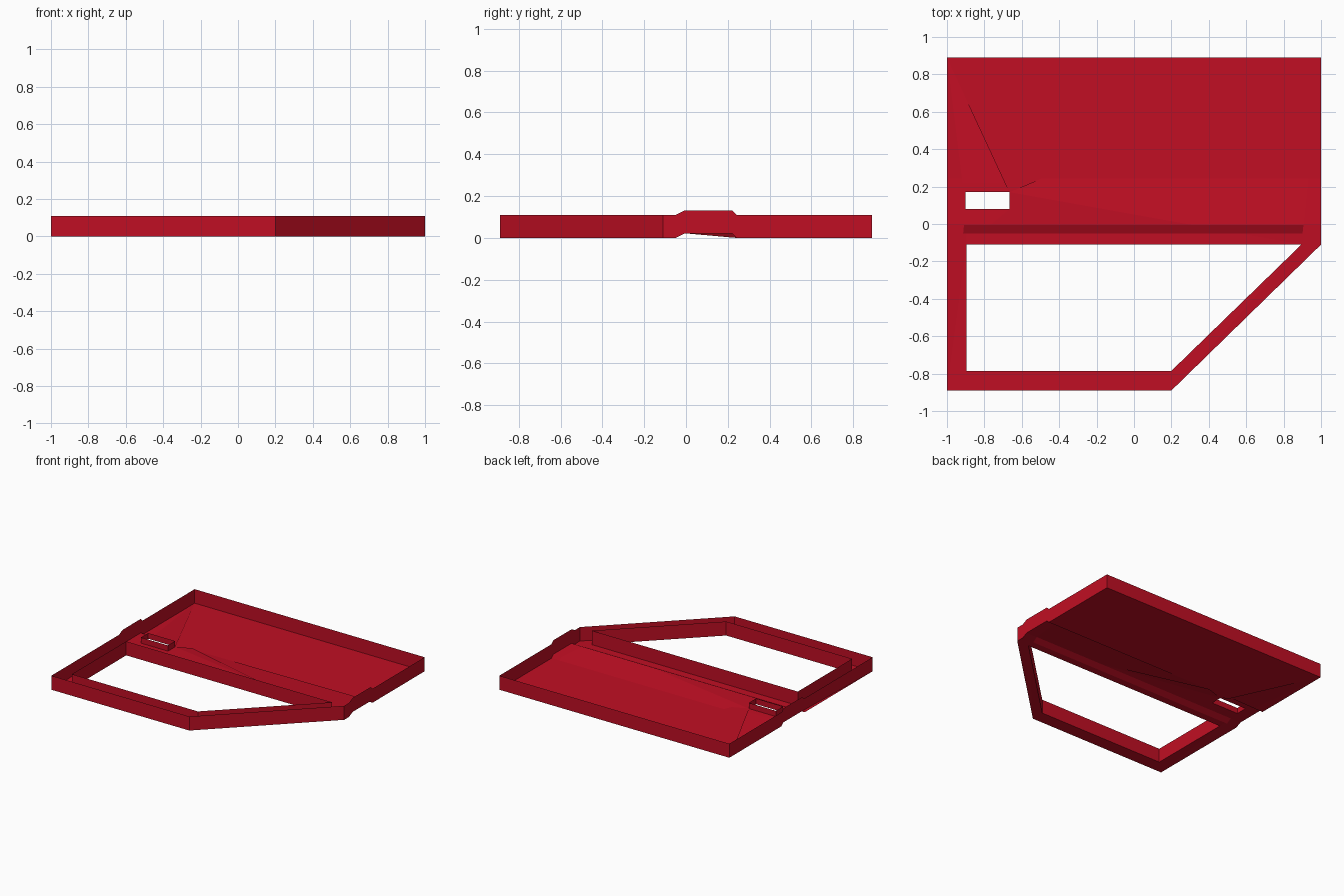
import bpy
import bmesh
from mathutils import Vector

cube = bpy.data.objects.get("Cube")
if cube:
    bpy.data.objects.remove(cube, do_unlink=True)

# Paint
RED = (0.53, 0.0045, 0.017, 1.0)
paint = bpy.data.materials.new("red_paint")
paint.use_nodes = True
paint.diffuse_color = RED
paint.node_tree.nodes["Principled BSDF"].inputs["Base Color"].default_value = RED

# Outlines of the panel and its two openings
PANEL = [(-1, -0.89), (0.2, -0.89), (1, -0.11), (1, 0.89), (-1, 0.89)]
WINDOW = [(-0.895, -0.785), (0.2, -0.785), (0.895, -0.11), (-0.895, -0.11)]
HANDLE = [(-0.9, 0.08), (-0.665, 0.08), (-0.665, 0.17), (-0.9, 0.17)]

# Raised belt crease that runs across the whole door: (y, lift)
CREASE = [(-0.05, 0.0), (-0.005, 0.022), (0.22, 0.022), (0.242, 0.0)]


def lift(y):
    """Height of the crease at y."""
    for (y0, z0), (y1, z1) in zip(CREASE, CREASE[1:]):
        if y0 <= y <= y1:
            return z0 + (z1 - z0) * (y - y0) / (y1 - y0)
    return 0.0


def add_loop(bm, points):
    verts = [bm.verts.new((x, y, 0)) for x, y in points]
    return [bm.edges.new((a, b)) for a, b in zip(verts, verts[1:] + verts[:1])]


def finish(bm, name):
    """Cut the crease lines, raise the crease and make the object."""
    for y, _ in CREASE:
        bmesh.ops.bisect_plane(bm, geom=bm.verts[:] + bm.edges[:] + bm.faces[:],
                               plane_co=Vector((0, y, 0)), plane_no=Vector((0, 1, 0)))
    for v in bm.verts:
        v.co.z += lift(v.co.y)
    bmesh.ops.dissolve_limit(bm, angle_limit=0.01, verts=bm.verts[:], edges=bm.edges[:])
    mesh = bpy.data.meshes.new(name)
    bm.to_mesh(mesh)
    bm.free()
    mesh.materials.append(paint)
    obj = bpy.data.objects.new(name, mesh)
    bpy.context.collection.objects.link(obj)
    return obj


def add_rim(name, points, height):
    """Thin upright flange that follows an outline."""
    bm = bmesh.new()
    edges = add_loop(bm, points)
    made = bmesh.ops.extrude_edge_only(bm, edges=edges)["geom"]
    top = [g for g in made if isinstance(g, bmesh.types.BMVert)]
    bmesh.ops.translate(bm, verts=top, vec=(0, 0, height))
    return finish(bm, name)


# Outer skin with the window and handle openings
skin = bmesh.new()
outline = [e for pts in (PANEL, WINDOW, HANDLE) for e in add_loop(skin, pts)]
bmesh.ops.triangle_fill(skin, edges=outline, use_beauty=True, normal=(0, 0, 1))
finish(skin, "door_skin")

# Flanges
add_rim("outer_flange", PANEL, 0.11)
add_rim("window_flange", WINDOW, 0.11)
add_rim("handle_flange", HANDLE, 0.045)
